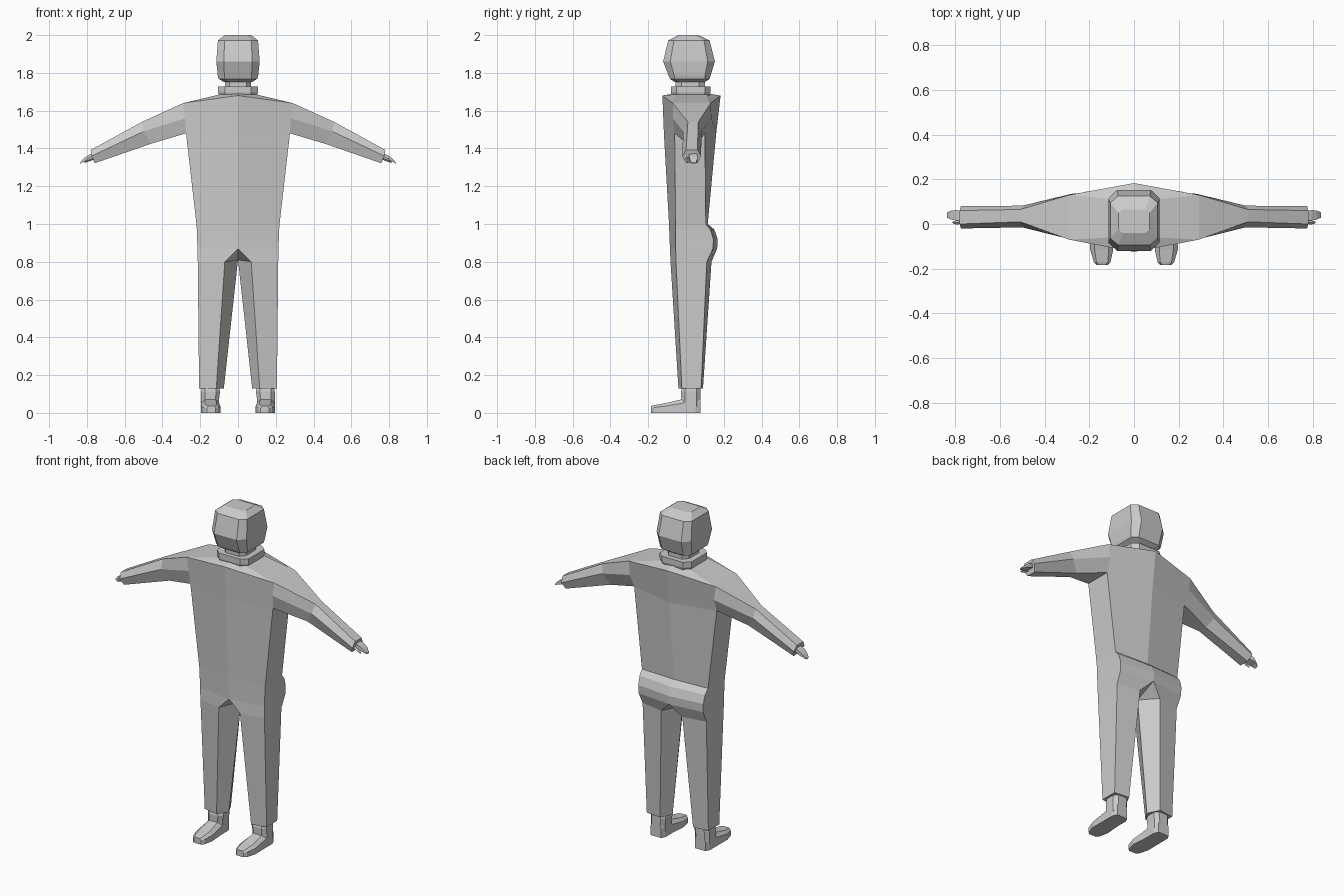
import bpy, bmesh

if "Cube" in bpy.data.objects:
    bpy.data.objects.remove(bpy.data.objects["Cube"])

grey = bpy.data.materials.new("light_grey")
grey.diffuse_color = (0.6, 0.6, 0.6, 1)
grey.use_nodes = True
grey.node_tree.nodes["Principled BSDF"].inputs["Base Color"].default_value = grey.diffuse_color


def finish(name, bm, mirror=False):
    """Turn a bmesh into a flat shaded object, mirrored across x if asked."""
    if mirror:
        twin = bmesh.ops.duplicate(bm, geom=bm.verts[:] + bm.edges[:] + bm.faces[:])
        for v in [g for g in twin["geom"] if isinstance(g, bmesh.types.BMVert)]:
            v.co.x = -v.co.x
        bmesh.ops.remove_doubles(bm, verts=bm.verts[:], dist=0.0005)
    bmesh.ops.recalc_face_normals(bm, faces=bm.faces[:])
    me = bpy.data.meshes.new(name)
    bm.to_mesh(me)
    bm.free()
    me.materials.append(grey)
    ob = bpy.data.objects.new(name, me)
    bpy.context.collection.objects.link(ob)
    return ob


def bridge(bm, a, b, closed=True):
    n = len(a)
    for i in range(n if closed else n - 1):
        j = (i + 1) % n
        bm.faces.new((a[i], a[j], b[j], b[i]))


def loft(name, rings, mirror=False):
    """Skin a stack of closed rings and cap both ends."""
    bm = bmesh.new()
    vs = [[bm.verts.new(p) for p in r] for r in rings]
    for a, b in zip(vs, vs[1:]):
        bridge(bm, a, b)
    bm.faces.new(vs[0])
    bm.faces.new(vs[-1])
    return finish(name, bm, mirror)


def octagon(x0, x1, y0, y1, z, cx, cy):
    """Rectangle with cut corners at height z."""
    return [(x0 + cx, y0, z), (x1 - cx, y0, z), (x1, y0 + cy, z), (x1, y1 - cy, z),
            (x1 - cx, y1, z), (x0 + cx, y1, z), (x0, y1 - cy, z), (x0, y0 + cy, z)]


# Suit: torso, sleeves and trouser legs as one mirrored skin
bm = bmesh.new()
V = bm.verts.new
# half torso rows: z, half width, y of front middle, front side, back side, back middle
torso = []
for z, x, fm, fs, bs, bk in [(1.48, .275, -.117, -.06, .10, .16),
                             (1.0, .22, -.09, -.055, .105, .115),
                             (.97, .218, -.089, -.055, .13, .15),
                             (.92, .216, -.087, -.055, .145, .168),
                             (.87, .215, -.085, -.055, .143, .165)]:
    torso.append([V((0, fm, z)), V((x, fs, z)), V((x, bs, z)), V((0, bk, z))])
for a, b in zip(torso, torso[1:]):
    bridge(bm, a, b, closed=False)
top, hip = torso[0], torso[-1]

# shoulder opening and sleeve rings
f_top, b_top = V((0, -.125, 1.68)), V((0, .183, 1.68))
root = [V((.29, -.07, 1.64)), V((.29, .13, 1.64)), V((.28, .135, 1.56)),
        top[2], top[1], V((.28, -.07, 1.56))]
bm.faces.new((f_top, root[0], root[5], top[1], top[0]))
bm.faces.new((b_top, top[3], top[2], root[2], root[1]))
elbow = [V(p) for p in [(.51, .01, 1.54), (.51, .065, 1.54), (.50, .082, 1.49),
                        (.46, .06, 1.425), (.46, .005, 1.425), (.50, -.015, 1.49)]]
cuff = [V(p) for p in [(.78, .0, 1.392), (.78, .06, 1.392), (.775, .08, 1.36),
                       (.758, .06, 1.322), (.758, .0, 1.322), (.775, -.02, 1.36)]]
bridge(bm, root, elbow)
bridge(bm, elbow, cuff)
bm.faces.new(cuff)

# shoulder top running in to the neck
neck = [V((0, -.07, 1.69)), V((.1, -.06, 1.685)), V((.1, .11, 1.685)), V((0, .12, 1.69))]
bridge(bm, [f_top, root[0], root[1], b_top], neck, closed=False)
bm.faces.new(neck)

# trouser legs: outer front, inner front, inner middle, inner back, outer back
thigh = [V(p) for p in [(.213, -.053, .8), (.07, -.082, .8), (0, .03, .81),
                        (.07, .135, .8), (.212, .11, .8)]]
hem = [V(p) for p in [(.206, -.022, .13), (.115, -.04, .13), (.075, .02, .13),
                      (.11, .09, .13), (.205, .08, .13)]]
bridge(bm, thigh, hem)
bm.faces.new(hem)
bm.faces.new((hip[0], thigh[1], thigh[0], hip[1]))
bm.faces.new((hip[1], thigh[0], thigh[4], hip[2]))
bm.faces.new((hip[2], thigh[4], thigh[3], hip[3]))
bm.faces.new((hip[0], thigh[2], thigh[1]))
bm.faces.new((hip[3], thigh[3], thigh[2]))
finish("suit", bm, mirror=True)

# Collar band and neck
loft("collar", [octagon(-w, w, y0, y1, z, .035, .03) for z, w, y0, y1 in
                [(1.68, .1, -.075, .125), (1.695, .105, -.08, .13), (1.728, .105, -.08, .13)]])
loft("neck", [octagon(-.07, .07, -.055, .1, z, .025, .03) for z in (1.72, 1.76)])

# Head
loft("head", [octagon(-w, w, y0, y1, z, cx, cy) for z, w, y0, y1, cx, cy in
              [(1.752, .075, -.06, .1, .025, .03), (1.768, .102, -.085, .125, .03, .025),
               (1.785, .107, -.092, .13, .035, .03), (1.86, .115, -.121, .153, .04, .038),
               (1.972, .106, -.094, .125, .035, .03), (2.0, .07, -.04, .065, .02, .015)]])

# Hands: flat palm with fingers, and a thumb in front
loft("hands", [[(x, y0, z + t), (x, y1, z + t), (x, y1, z - t), (x, y0, z - t)]
               for x, z, y0, y1, t in [(.76, 1.365, .015, .055, .014), (.795, 1.35, .015, .062, .013),
                                       (.818, 1.338, .02, .06, .008), (.836, 1.322, .028, .052, .003)]],
     mirror=True)
loft("thumbs", [[(x, y - t, z), (x, y, z + t), (x, y + t, z), (x, y, z - t)]
                for x, y, z, t in [(.765, .012, 1.35, .01), (.795, .006, 1.338, .009),
                                   (.812, .008, 1.328, .004)]], mirror=True)

# Shoes: foot sections from toe to heel, then an ankle cuff
loft("shoes", [[(x0, y, 0), (x1, y, 0), (x1, y, h * .7), (x1 - i, y, h), (x0 + i, y, h), (x0, y, h * .7)]
               for y, x0, x1, h, i in [(-.184, .118, .165, .036, .008), (-.17, .105, .18, .041, .012),
                                       (-.115, .093, .196, .05, .02), (-.01, .1, .195, .075, .02),
                                       (.05, .1, .195, .08, .012), (.076, .112, .183, .08, .01)]],
     mirror=True)
loft("ankles", [octagon(x0, x1, y0, .076, z, .02, .02) for z, x0, x1, y0 in
                [(.03, .1, .195, -.025), (.075, .1, .195, -.025),
                 (.112, .095, .195, -.026), (.14, .1, .19, -.02)]], mirror=True)
